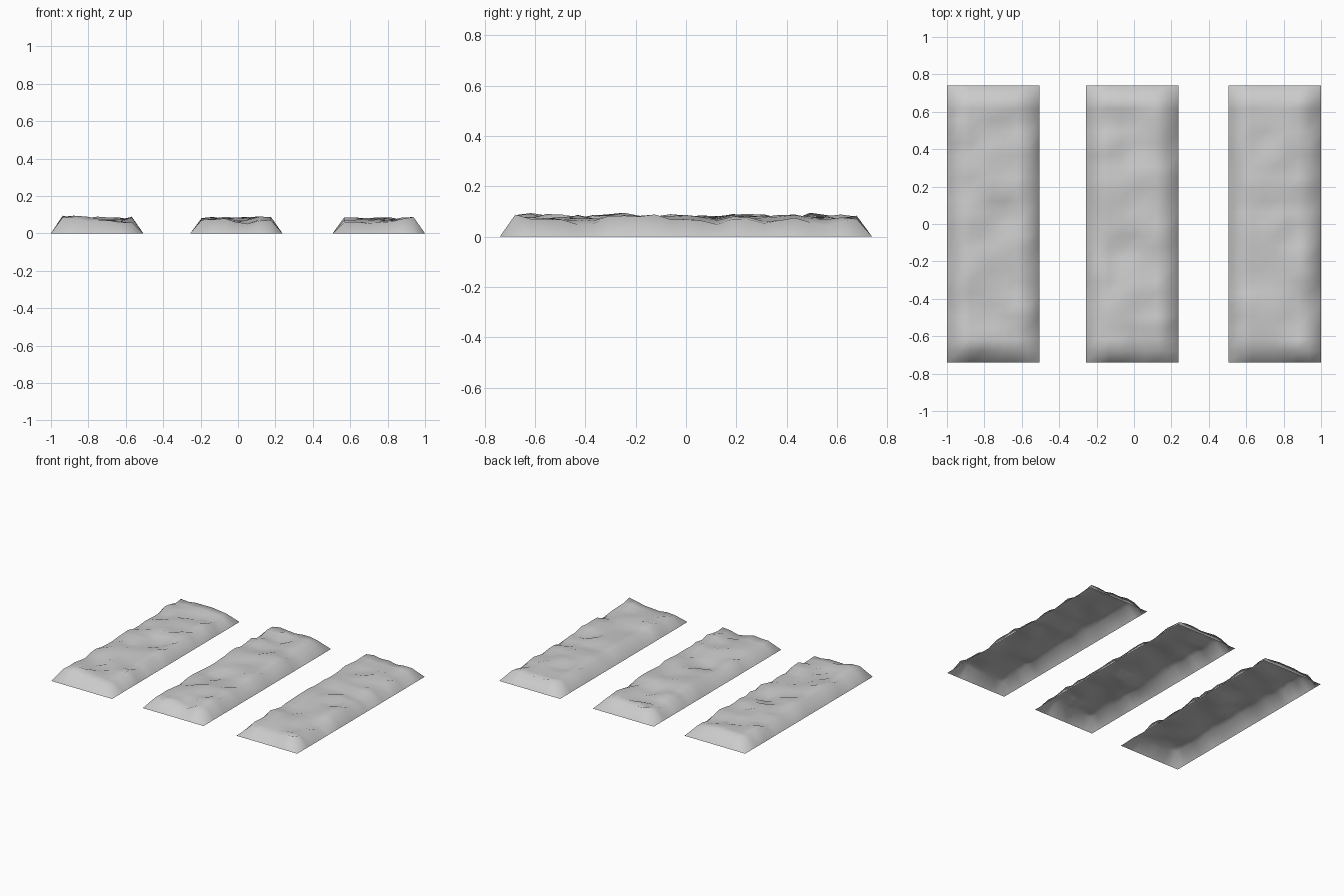
import bpy, bmesh, math
from mathutils import Vector, noise

if "Cube" in bpy.data.objects:
    bpy.data.objects.remove(bpy.data.objects["Cube"])

COLS, ROWS = 8, 24
WIDTH, LENGTH = 0.494, 1.48


def soil_height(x, y, seed, dips):
    # lumpy crown with a few hollows (depth > 0) and mounds (depth < 0)
    n = noise.noise(Vector((x * 7, y * 8, seed)))
    n += 0.6 * noise.noise(Vector((x * 14, y * 16, seed + 9)))
    z = 0.073 + 0.026 * n
    for dx, dy, depth in dips:
        z -= depth * math.exp(-((x - dx) ** 2 + (y - dy) ** 2) / 0.006)
    return min(max(z, 0.036), 0.1)


def soil_bed(name, cx, seed, dips):
    # open sheet whose outer rim drops to the ground
    bm = bmesh.new()
    grid = []
    for j in range(ROWS + 1):
        row = []
        for i in range(COLS + 1):
            x = cx + WIDTH * (i / COLS - 0.5)
            y = LENGTH * (j / ROWS - 0.5)
            rim = i in (0, COLS) or j in (0, ROWS)
            z = 0 if rim else soil_height(x, y, seed, dips)
            row.append(bm.verts.new((x, y, z)))
        grid.append(row)
    for j in range(ROWS):
        for i in range(COLS):
            f = bm.faces.new((grid[j][i], grid[j][i + 1],
                              grid[j + 1][i + 1], grid[j + 1][i]))
            f.smooth = True
    mesh = bpy.data.meshes.new(name)
    bm.to_mesh(mesh)
    bm.free()
    obj = bpy.data.objects.new(name, mesh)
    bpy.context.collection.objects.link(obj)


# three parallel beds: name, centre x, noise seed, hollows (x, y, depth)
soil_bed("soil_bed_left", -0.753, 1.3,
         [(-0.60, -0.66, 0.02), (-0.88, -0.66, -0.015),
          (-0.67, 0.05, 0.012), (-0.70, -0.32, 0.015)])
soil_bed("soil_bed_middle", -0.009, 4.7,
         [(0.04, -0.64, 0.03), (-0.03, 0.38, 0.02), (-0.06, -0.17, 0.02),
          (0.17, -0.66, -0.01)])
soil_bed("soil_bed_right", 0.753, 8.1,
         [(0.66, -0.62, 0.02), (0.93, -0.45, 0.03), (0.92, 0.12, 0.018),
          (0.92, 0.55, 0.018), (0.70, -0.30, 0.015)])
